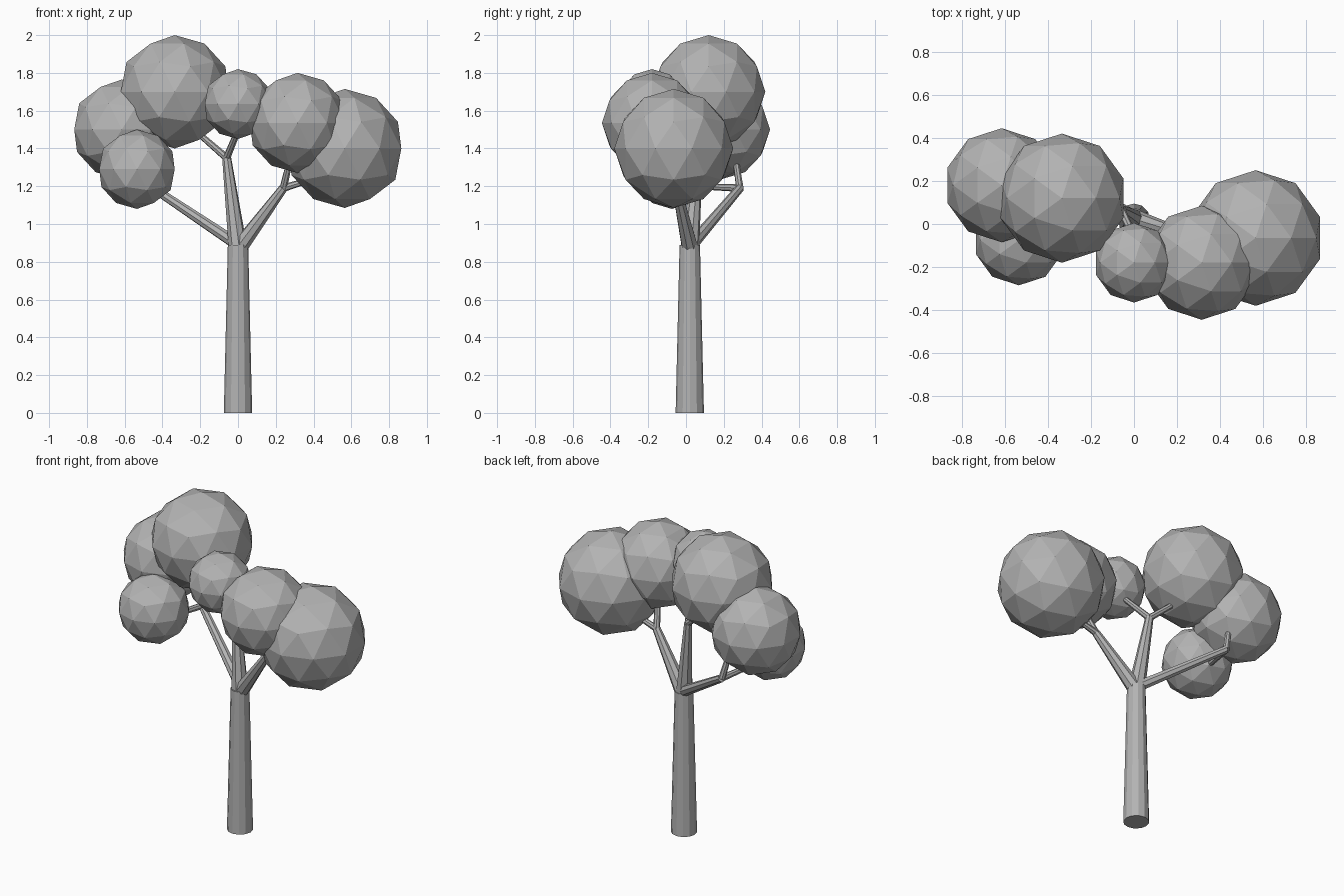
import bpy
from mathutils import Vector

cube = bpy.data.objects.get("Cube")
if cube:
    bpy.data.objects.remove(cube, do_unlink=True)

# One plain grey for the whole tree
grey = bpy.data.materials.new("plain_grey")
grey.use_nodes = True
colour = (0.45, 0.45, 0.45, 1)
grey.diffuse_color = colour
grey.node_tree.nodes["Principled BSDF"].inputs["Base Color"].default_value = colour


def finish(name):
    obj = bpy.context.object
    obj.name = name
    obj.data.materials.append(grey)
    return obj


def limb(name, start, end, r_start, r_end, sides=8):
    """Tapered cylinder between two points."""
    a, b = Vector(start), Vector(end)
    bpy.ops.mesh.primitive_cone_add(vertices=sides, radius1=r_start, radius2=r_end,
                                    depth=(b - a).length, location=(a + b) / 2)
    obj = finish(name)
    obj.rotation_mode = 'QUATERNION'
    obj.rotation_quaternion = (b - a).to_track_quat('Z', 'Y')


def foliage(name, centre, radius):
    """Flat-faced leaf ball."""
    bpy.ops.mesh.primitive_ico_sphere_add(subdivisions=2, radius=radius, location=centre)
    finish(name)


# Trunk
limb("trunk", (0, 0.02, 0), (0, 0.02, 0.89), 0.075, 0.054, 12)

# Main branches, each splitting into two twigs
forks = {
    "middle": ((0, 0.02, 0.87), (-0.06, 0.065, 1.35), 0.05, 0.024,
               {"front": (0.01, -0.08, 1.52), "side": (-0.21, 0.105, 1.48)}),
    "right": ((0, 0.03, 0.89), (-0.45, 0.285, 1.19), 0.033, 0.023,
              {"upper": (-0.49, 0.26, 1.36), "front": (-0.5, 0.06, 1.2)}),
    "left": ((0.01, 0.02, 0.88), (0.24, -0.05, 1.19), 0.045, 0.024,
             {"upper": (0.28, -0.12, 1.36), "outer": (0.37, -0.055, 1.23)}),
}
for side, (start, fork, r_start, r_end, twigs) in forks.items():
    limb(side + "_branch", start, fork, r_start, r_end)
    for place, tip in twigs.items():
        limb(f"{side}_{place}_twig", fork, tip, 0.02, 0.016)

# Foliage
foliage("foliage_top", (-0.335, 0.12, 1.70), 0.30)
foliage("foliage_right_back", (-0.615, 0.18, 1.50), 0.265)
foliage("foliage_right_low", (-0.535, -0.075, 1.29), 0.21)
foliage("foliage_middle", (0, -0.18, 1.635), 0.185)
foliage("foliage_left_front", (0.315, -0.18, 1.535), 0.265)
foliage("foliage_left_outer", (0.565, -0.065, 1.40), 0.315)
